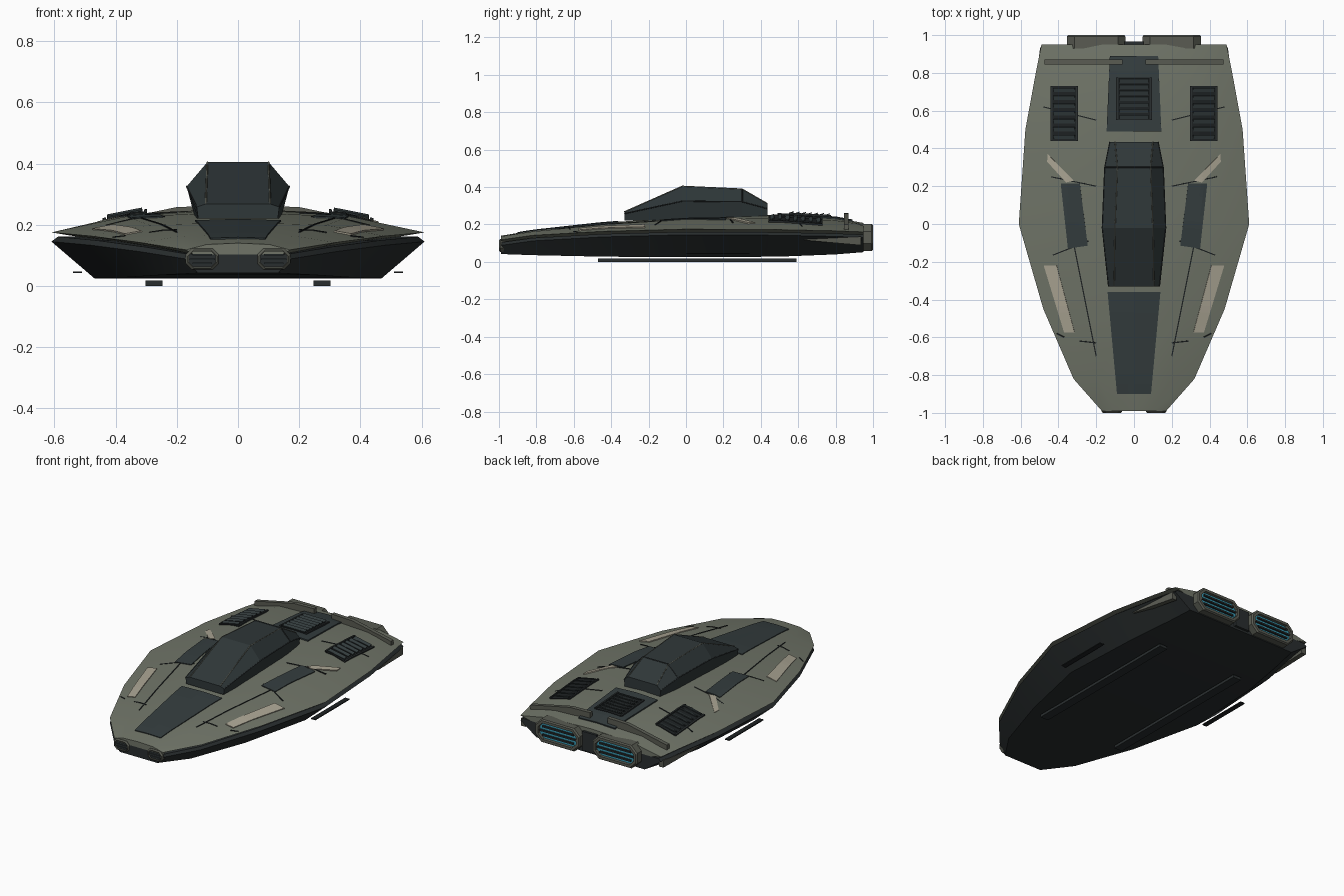
import bpy, bmesh, math
from mathutils import Vector

if "Cube" in bpy.data.objects:
    bpy.data.objects.remove(bpy.data.objects["Cube"])

def material(name, r, g, b):
    m = bpy.data.materials.new(name)
    m.diffuse_color = (r, g, b, 1)
    m.use_nodes = True
    m.node_tree.nodes["Principled BSDF"].inputs["Base Color"].default_value = m.diffuse_color
    return m

OLIVE = material("olive_hull", .16, .175, .137)
DARK = material("dark_hull", .022, .027, .028)
PANEL = material("slate_panel", .034, .046, .048)
GLASS = material("canopy_glass", .028, .038, .040)
BEIGE = material("beige_marking", .40, .37, .29)
FRAME = material("grey_frame", .10, .105, .085)
BLACK = material("black_grille", .012, .015, .016)
GLOW = material("blue_glow", .04, .32, .45)

def make(name, verts, faces, mat, smooth=0):
    me = bpy.data.meshes.new(name)
    bm = bmesh.new()
    vs = [bm.verts.new(v) for v in verts]
    for f in faces:
        bm.faces.new([vs[i] for i in f])
    bmesh.ops.recalc_face_normals(bm, faces=bm.faces[:])
    bm.to_mesh(me)
    bm.free()
    me.materials.append(mat)
    if smooth:
        me.shade_smooth()
        me.set_sharp_from_angle(angle=math.radians(smooth))
    ob = bpy.data.objects.new(name, me)
    bpy.context.collection.objects.link(ob)
    return ob

def loft(name, sections, mat, smooth=0):
    n = len(sections[0])
    faces = [(k*n+i, k*n+(i+1) % n, (k+1)*n+(i+1) % n, (k+1)*n+i)
             for k in range(len(sections)-1) for i in range(n)]
    faces += [tuple(range(n)), tuple(range((len(sections)-1)*n, len(sections)*n))]
    return make(name, [p for s in sections for p in s], faces, mat, smooth)

def box(name, c, s, mat, tilt=0):
    ob = loft(name, [[(x*s[0]/2, y*s[1]/2, z*s[2]/2) for x, z in
                      ((-1, -1), (1, -1), (1, 1), (-1, 1))] for y in (-1, 1)], mat)
    ob.location = c
    ob.rotation_euler.x = tilt
    return ob

# Hull stations: y, half width, edge z, crown z, keel z
ROWS = [(-.99, .17, .118, .140, .042), (-.82, .32, .142, .167, .036),
        (-.45, .48, .163, .208, .028), (0, .61, .175, .240, .025),
        (.5, .575, .172, .253, .028), (.8, .52, .166, .235, .040), (.95, .49, .160, .208, .052)]

def height(x, y):
    """Top surface of the upper shell."""
    y = min(max(y, -.99), .9499)
    a, b = next((a, b) for a, b in zip(ROWS, ROWS[1:]) if a[0] <= y <= b[0])
    t = (y-a[0])/(b[0]-a[0])
    w, ze, zt = (a[i]+(b[i]-a[i])*t for i in (1, 2, 3))
    zs, u = ze+.8*(zt-ze), min(abs(x)/w, 1)
    return zt+(zs-zt)*u/.6 if u < .6 else zs+(ze-zs)*(u-.6)/.4

# Upper and lower shells, with a groove between their edges
loft("upper_shell", [[(-w, y, e), (-.6*w, y, e+.8*(t-e)), (0, y, t), (.6*w, y, e+.8*(t-e)),
                      (w, y, e), (.85*w, y, e-.015), (-.85*w, y, e-.015)]
                     for y, w, e, t, b in ROWS], OLIVE, 25)
loft("lower_hull", [[(w, y, e-.03), (.965*w, y, e-.014), (-.965*w, y, e-.014), (-w, y, e-.03),
                     (-.77*w, y, b), (.77*w, y, b)] for y, w, e, t, b in ROWS], DARK, 25)

def plate(name, quad, mat, up=.005, nx=6, ny=10):
    """Thin panel following the shell; quad = corners in order around."""
    a, b, c, d = [Vector(p) for p in quad]
    top = []
    for j in range(ny+1):
        for i in range(nx+1):
            p = a.lerp(b, i/nx).lerp(d.lerp(c, i/nx), j/ny)
            top.append((p.x, p.y, height(p.x, p.y)+up))
    m = nx+1
    ob = make(name, top, [(j*m+i, j*m+i+1, (j+1)*m+i+1, (j+1)*m+i)
                          for j in range(ny) for i in range(nx)], mat)
    if ob.data.polygons[0].normal.z < 0:
        ob.data.flip_normals()
    s = ob.modifiers.new("thickness", 'SOLIDIFY')
    s.thickness, s.offset = .009, -1
    return ob

def both(name, quad, mat, **k):
    for side, s in (("right", 1), ("left", -1)):
        plate(f"{name}_{side}", [(s*x, y, 0) for x, y in quad], mat, **k)

# Centre and side panels, beige markings
plate("nose_panel", [(-.09, -.9, 0), (.09, -.9, 0), (.14, -.36, 0), (-.14, -.36, 0)], PANEL)
plate("engine_deck_panel", [(-.145, .49, 0), (.145, .49, 0), (.128, .89, 0), (-.128, .89, 0)],
      PANEL, up=.008)
both("side_panel", [(.245, -.115), (.35, -.13), (.388, .215), (.287, .215)], PANEL)
both("front_marking", [(.315, -.575), (.37, -.575), (.478, -.22), (.41, -.22)], BEIGE)
both("rear_marking", [(.32, .23), (.36, .22), (.46, .33), (.457, .37)], BEIGE)

# Panel seams
SEAMS = [(.315, -.125, .2, -.7), (.24, -.09, .43, -.165), (.2, -.63, .29, -.62),
         (.37, -.6, .41, -.58), (.2, .55, .48, .62), (.2, .2, .44, .25)]
for k, (x0, y0, x1, y1) in enumerate(SEAMS):
    n = Vector((-(y1-y0), x1-x0)).normalized()*.003
    both(f"seam_{k}", [(x0-n.x, y0-n.y), (x1-n.x, y1-n.y), (x1+n.x, y1+n.y), (x0+n.x, y0+n.y)],
         BLACK, up=.003, nx=8, ny=1)

# Slatted vents
def vent(name, cx, y0, y1, w, up):
    q = [(cx-w/2, y0, 0), (cx+w/2, y0, 0), (cx+w/2, y1, 0), (cx-w/2, y1, 0)]
    plate(name+"_bed", q, BLACK, up=up)
    tilt = math.atan2(height(cx+w/2, y0)-height(cx-w/2, y0), w)
    for k in range(7):
        y = y0+(y1-y0)*(k+.5)/7
        ob = box(f"{name}_slat_{k}", (cx, y, height(cx, y)+up+.005),
                 (w*.86, .022, .005), PANEL, .3)
        ob.rotation_euler.y = -tilt
    for s in (-1, 1):
        x = cx+s*w/2
        plate(f"{name}_rail_{s}", [(x-.005, y0, 0), (x+.005, y0, 0), (x+.005, y1, 0),
                                   (x-.005, y1, 0)], DARK, up=up+.007, nx=1)

vent("right_vent", .37, .44, .73, .135, .005)
vent("left_vent", -.37, .44, .73, .135, .005)
vent("deck_vent", 0, .55, .775, .18, .011)

# Canopy with its frame ribs
CAN = [(-.33, .13, .25, .135, .258, .105, .268), (-.02, .14, .25, .168, .325, .10, .405),
       (.30, .135, .25, .155, .322, .088, .39), (.435, .12, .25, .128, .285, .10, .312)]
loft("canopy", [[(-bx, y, bz-.03), (-mx, y, mz), (-tx, y, tz), (tx, y, tz), (mx, y, mz),
                 (bx, y, bz-.03)] for y, bx, bz, mx, mz, tx, tz in CAN], GLASS)

def rod(name, pts, r, mat):
    cu = bpy.data.curves.new(name, 'CURVE')
    cu.dimensions, cu.bevel_depth, cu.bevel_resolution = '3D', r, 0
    sp = cu.splines.new('POLY')
    sp.points.add(len(pts)-1)
    for p, q in zip(sp.points, pts):
        p.co = (*q, 1)
    cu.materials.append(mat)
    bpy.context.collection.objects.link(bpy.data.objects.new(name, cu))

for s in (-1, 1):
    rod(f"canopy_rail_{s}", [(s*c[5], c[0], c[6]-.001) for c in CAN], .0035, FRAME)
    rod(f"canopy_sill_{s}", [(s*c[3], c[0], c[4]) for c in CAN], .003, DARK)
c = CAN[2]
rod("canopy_hoop", [(-c[3], c[0], c[4]), (-c[5], c[0], c[6]), (c[5], c[0], c[6]),
                    (c[3], c[0], c[4])], .004, DARK)

# Octagonal intakes and engine nozzles
def octagon(cx, cz, w, h, y, cut):
    pts = [(w/2, h/2-cut), (w/2-cut, h/2), (-w/2+cut, h/2), (-w/2, h/2-cut),
           (-w/2, -h/2+cut), (-w/2+cut, -h/2), (w/2-cut, -h/2), (w/2, -h/2+cut)]
    return [(cx+x, y, cz+z) for x, z in pts]

def pod(name, cx, cz, w, h, back, front, rim, cut, core, slat):
    d = math.copysign(1, front-back)
    iw, ih, ic = w-2*rim, h-2*rim, cut*.75
    rings = [octagon(cx, cz, w, h, back, cut), octagon(cx, cz, w, h, front-d*.008, cut),
             octagon(cx, cz, w-.012, h-.012, front, cut),
             octagon(cx, cz, iw, ih, front, ic), octagon(cx, cz, iw, ih, front-d*.02, ic)]
    loft(name+"_frame", rings, FRAME)
    loft(name+"_core", [octagon(cx, cz, iw-.004, ih-.004, front-d*e, ic) for e in (.03, .016)], core)
    for k in (-1, 0, 1):
        box(f"{name}_slat_{k}", (cx, front-d*.011, cz+k*ih*.27),
            (iw-ic*(1.6 if k else .3), .012, ih*.1), slat)

for side, s in (("right", 1), ("left", -1)):
    pod(f"{side}_intake", s*.117, .088, .108, .07, -.96, -1, .010, .02, BLACK, PANEL)
    pod(f"{side}_engine", s*.2, .13, .31, .145, .93, 1, .022, .04, GLOW, DARK)
    # Floating skid, side blade, aft spoiler and aft fin
    box(f"{side}_skid", (s*.275, .06, .0085), (.055, 1.06, .017), DARK)
    box(f"{side}_blade", (s*.525, .17, .045), (.03, .34, .006), BLACK)
    loft(f"{side}_spoiler", [[(s*x, y, z) for x, z in ((.06, .21), (.06, .262), (.2, .258),
                             (.475, .2), (.475, .165))] for y in (.845, .87)], FRAME)
    loft(f"{side}_aft_fin", [[(s*(x-.03), y, z-h), (s*x, y, z-h), (s*x, y, z+h), (s*(x-.03), y, z+h)]
                             for y, x, z, h in ((.63, .535, .118, .002), (.935, .497, .112, .023))], FRAME)

# Nose plate between intakes and dark block between engines
box("nose_plate", (0, -.98, .095), (.13, .016, .07), OLIVE)
box("aft_block", (0, .95, .125), (.1, .03, .12), DARK)
